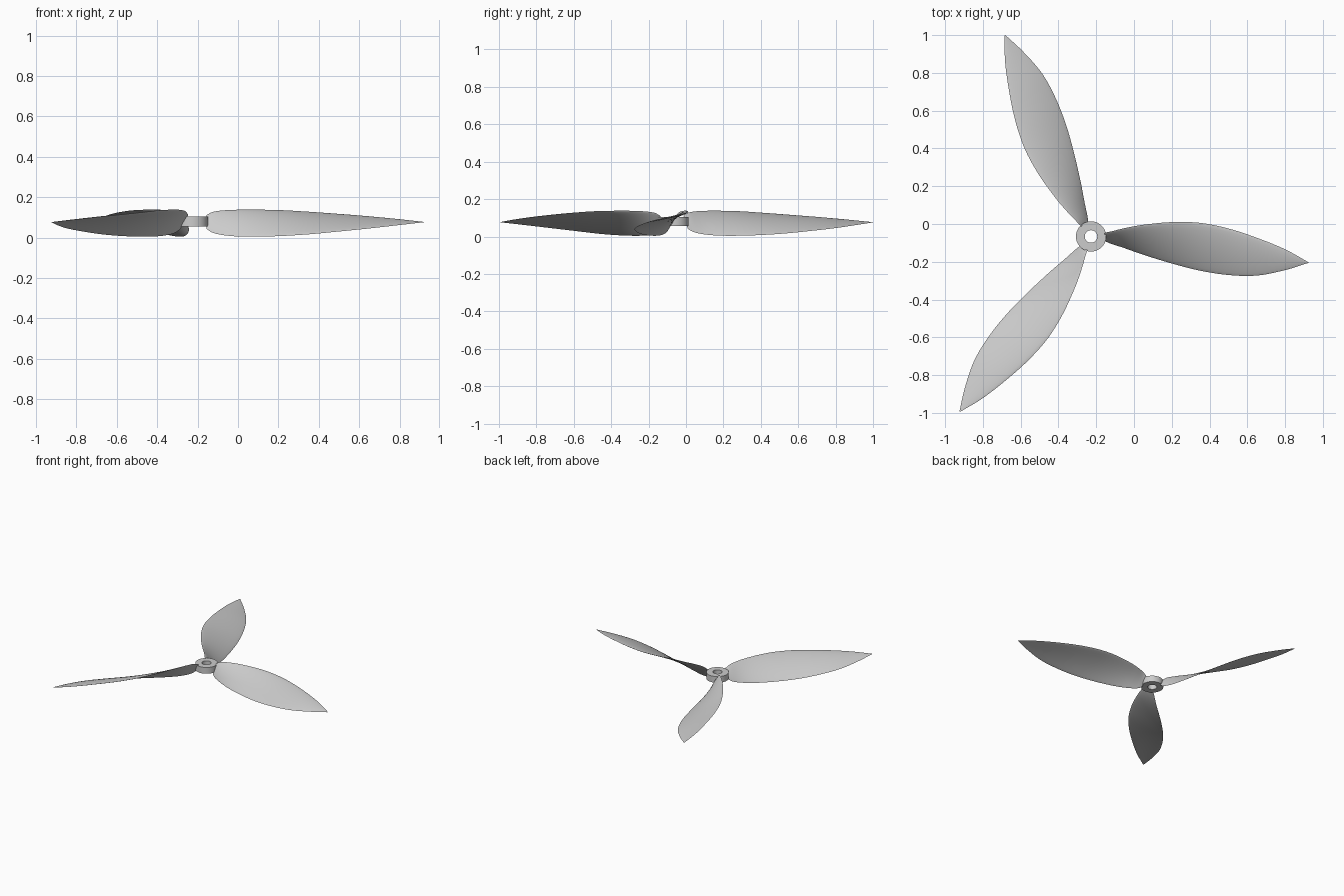
import bpy, bmesh, math
from mathutils import Matrix, Vector

if "Cube" in bpy.data.objects:
    bpy.data.objects.remove(bpy.data.objects["Cube"])

HUB = Vector((-0.2275, -0.066, 0.0))

grey = bpy.data.materials.new("light_grey")
grey.use_nodes = True
grey.diffuse_color = (0.6, 0.6, 0.6, 1)
grey.node_tree.nodes["Principled BSDF"].inputs["Base Color"].default_value = (0.6, 0.6, 0.6, 1)


def add_object(name, bm, matrix, angle):
    bmesh.ops.recalc_face_normals(bm, faces=bm.faces[:])
    mesh = bpy.data.meshes.new(name)
    bm.to_mesh(mesh)
    bm.free()
    mesh.materials.append(grey)
    obj = bpy.data.objects.new(name, mesh)
    obj.matrix_world = matrix
    bpy.context.collection.objects.link(obj)
    bpy.ops.object.select_all(action='DESELECT')
    obj.select_set(True)
    bpy.context.view_layer.objects.active = obj
    bpy.ops.object.shade_smooth_by_angle(angle=math.radians(angle))


def bridge_rings(bm, rings, closed=False):
    pairs = list(zip(rings, rings[1:])) + ([(rings[-1], rings[0])] if closed else [])
    for a, b in pairs:
        for i in range(len(a)):
            j = (i + 1) % len(a)
            bm.faces.new((a[i], a[j], b[j], b[i]))


# Hub: a flat ring with a shaft hole
bm = bmesh.new()
rings = []
for r, z in [(0.033, 0.055), (0.08, 0.055), (0.08, 0.104), (0.033, 0.104)]:
    rings.append([bm.verts.new((r * math.cos(a), r * math.sin(a), z))
                  for a in (math.tau * i / 64 for i in range(64))])
bridge_rings(bm, rings, closed=True)
add_object("hub", bm, Matrix.Translation(HUB), 30)

# Blade stations: x, leading y, leading z, trailing y, trailing z
STATIONS = [
    (-0.155, -0.046, 0.112, -0.091, 0.042),
    (-0.12, -0.039, 0.128, -0.105, 0.022),
    (-0.05, -0.022, 0.136, -0.128, 0.009),
    (0.05, -0.004, 0.138, -0.163, 0.004),
    (0.20, 0.010, 0.136, -0.209, 0.007),
    (0.35, 0.006, 0.127, -0.247, 0.016),
    (0.50, -0.024, 0.116, -0.270, 0.030),
    (0.65, -0.073, 0.104, -0.273, 0.045),
    (0.80, -0.134, 0.090, -0.244, 0.062),
    (0.923, -0.202, 0.077, -0.206, 0.076),
]


def smooth_stations(points, steps):
    """Catmull-Rom interpolation through the stations."""
    pts = [Vector(p) for p in points]
    pts = [2 * pts[0] - pts[1]] + pts + [2 * pts[-1] - pts[-2]]
    out = []
    for a, b, c, d in zip(pts, pts[1:], pts[2:], pts[3:]):
        for k in range(steps):
            t = k / steps
            out.append(0.5 * (2 * b + (c - a) * t + (2 * a - 5 * b + 4 * c - d) * t ** 2
                              + (3 * b - a - 3 * c + d) * t ** 3))
    return out + [pts[-2]]


def build_blade():
    """Thin twisted aerofoil lofted along x, relative to the hub axis."""
    bm = bmesh.new()
    n = 12
    rings = []
    for x, ly, lz, ty, tz in smooth_stations(STATIONS, 5):
        lead, trail = Vector((x, ly, lz)), Vector((x, ty, tz))
        chord = trail - lead
        up = Vector((0, chord.z, -chord.y))   # normal scaled by chord length
        ring = []
        for i in range(2 * n):
            a = math.pi * i / n
            t = 0.5 - 0.5 * math.cos(a)
            camber = 0.03 * 4 * t * (1 - t)
            half = 0.025 * math.sin(a) * (1.3 - 0.6 * t)
            ring.append(bm.verts.new(lead + chord * t + up * (camber + half) - HUB))
        rings.append(ring)
    bridge_rings(bm, rings)
    bm.faces.new(rings[0])
    bm.faces.new(rings[-1])
    return bm


# Three blades, evenly spaced around the hub
for i in range(3):
    add_object(f"blade_{i + 1}", build_blade(),
               Matrix.Translation(HUB) @ Matrix.Rotation(math.tau * i / 3, 4, 'Z'), 60)
